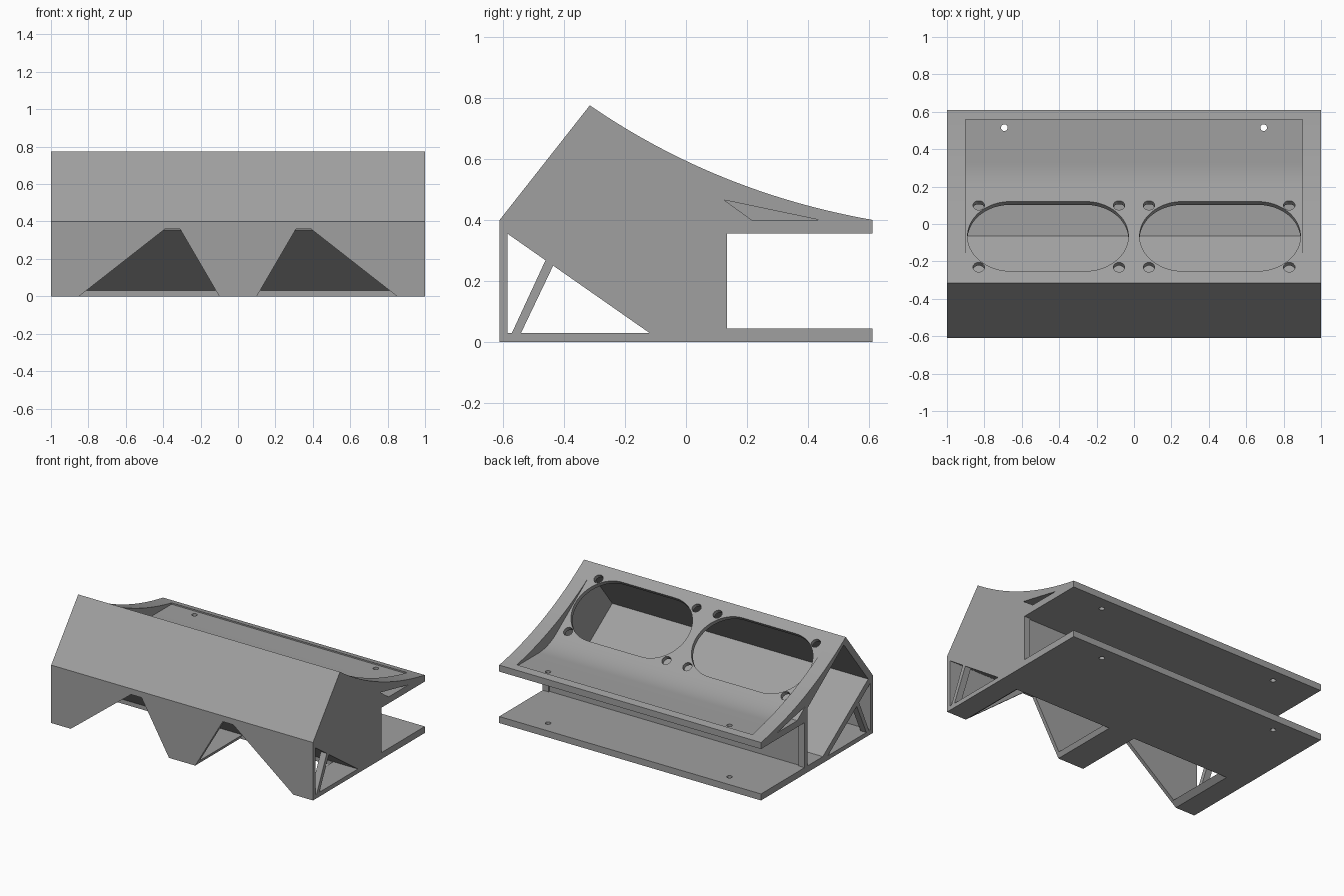
import bpy, bmesh, math
from mathutils import Vector

if "Cube" in bpy.data.objects:
    bpy.data.objects.remove(bpy.data.objects["Cube"])

grey = bpy.data.materials.new("mid grey")
grey.diffuse_color = (0.35, 0.35, 0.35, 1)
grey.use_nodes = True
grey.node_tree.nodes["Principled BSDF"].inputs["Base Color"].default_value = grey.diffuse_color


def prism(name, pts, axis, a, b):
    """Extrude a 2D outline (yz along x, xz along y, or 3D points along a vector)."""
    bm = bmesh.new()
    if axis == 'x':
        lo = [Vector((a, p, q)) for p, q in pts]
        step = Vector((b - a, 0, 0))
    elif axis == 'y':
        lo = [Vector((p, a, q)) for p, q in pts]
        step = Vector((0, b - a, 0))
    elif axis == 'z':
        lo = [Vector((p, q, a)) for p, q in pts]
        step = Vector((0, 0, b - a))
    else:
        lo = [Vector(p) + axis * a for p in pts]
        step = axis * (b - a)
    face = bm.faces.new([bm.verts.new(p) for p in lo])
    res = bmesh.ops.extrude_face_region(bm, geom=[face])
    bmesh.ops.translate(bm, vec=step,
                        verts=[v for v in res['geom'] if isinstance(v, bmesh.types.BMVert)])
    bmesh.ops.recalc_face_normals(bm, faces=bm.faces)
    me = bpy.data.meshes.new(name)
    bm.to_mesh(me)
    bm.free()
    ob = bpy.data.objects.new(name, me)
    bpy.context.collection.objects.link(ob)
    me.materials.append(grey)
    return ob


def cut(target, cutter):
    mod = target.modifiers.new("cut", 'BOOLEAN')
    mod.operation = 'DIFFERENCE'
    mod.solver = 'EXACT'
    mod.object = cutter
    bpy.context.view_layer.objects.active = target
    bpy.ops.object.modifier_apply(modifier=mod.name)
    bpy.data.objects.remove(cutter)


def bezier(p0, p1, p2, n):
    out = []
    for i in range(n + 1):
        t = i / n
        out.append(tuple((1 - t) ** 2 * a + 2 * t * (1 - t) * b + t * t * c
                         for a, b, c in zip(p0, p1, p2)))
    return out


def ring(cx, cy, r, n):
    return [(cx + r * math.cos(2 * math.pi * (i + .5) / n),
             cy + r * math.sin(2 * math.pi * (i + .5) / n)) for i in range(n)]


# Main body: side profile with a curved top and two rear shelves
top = bezier((-.315, .775), (.1, .49), (.61, .4), 28)
body = prism("body", [(-.61, 0), (-.61, .4)] + top +
             [(.61, .355), (.135, .355), (.135, .045), (.61, .045), (.61, 0)], 'x', -1, 1)

# Triangular tunnel behind the front wall
cut(body, prism("c", [(-.585, .355), (-.585, .03), (-.12, .03)], 'x', -1.1, 1.1))

# Inner chamber, open at the left end
cut(body, prism("c", [(-.065, .045), (-.56, .391), (-.294, .73), (.105, .442), (.105, .045)],
                'x', -1.1, .955))

# Recess in the rear wall
cut(body, prism("c", [(.125, .045), (.3, .045), (.3, .355), (.125, .355)], 'x', -.955, .955))

# Sunken top panel between the two curved side fins
fillet = bezier((.125, .465), (.215, .4), (.325, .4), 12)
cut(body, prism("c", [(-.235, .724)] + fillet + [(.56, .4), (.56, .9), (-.235, .9)],
                'x', -.9, .9))

# Tapered notches in the front wall and floor
for s in (-1, 1):
    wall = [(.071, -.05), (.914, -.05), (.39, .36), (.31, .36)]
    foot = [(.071, -.05), (.914, -.05), (.812, .03), (.1175, .03)]
    cut(body, prism("c", [(s * x, z) for x, z in wall], 'y', -.7, -.5849))
    cut(body, prism("c", [(s * x, z) for x, z in foot], 'y', -.7, -.12))

# Triangular pockets on the outside of the fins
for s in (-1, 1):
    cut(body, prism("c", [(.125, .465), (.215, .4), (.435, .4)], 'x', s * 1.1, s * .91))

# Oval openings and mounting holes, square to the sloped panel
slope = Vector((0, .811, -.584))
normal = Vector((0, .584, .811))


def on_panel(pts, cx, cy):
    origin = Vector((cx, cy, .465 - .72 * (cy - .125)))
    return [origin + Vector((u, 0, 0)) + slope * v for u, v in pts]


r, half = .228, .202
oval = []
for i in range(49):
    a = -math.pi / 2 + math.pi * i / 48
    oval.append((half + r * math.cos(a), r * math.sin(a)))
oval += [(-u, -v) for u, v in oval]
for s in (-1, 1):
    cut(body, prism("c", on_panel(oval, s * .46, -.065), normal, -.045, .2))
    for x in (.08, .83):
        for y in (.1, -.23):
            cut(body, prism("c", on_panel(ring(0, 0, .031, 12), s * x, y), normal, -.05, .2))
    # Screw holes through both shelves
    cut(body, prism("c", ring(s * .693, .515, .018, 12), 'z', -.1, .6))

# Slanted struts in the end windows
for s, side in ((-1, "left"), (1, "right")):
    prism(side + "_strut", [(-.57, .03), (-.54, .03), (-.435, .25), (-.46, .268)],
          'x', s * 1, s * .955)

# Smooth curves while keeping the hard edges
bpy.ops.object.select_all(action='DESELECT')
body.select_set(True)
bpy.context.view_layer.objects.active = body
bpy.ops.object.shade_smooth_by_angle(angle=math.radians(20))
